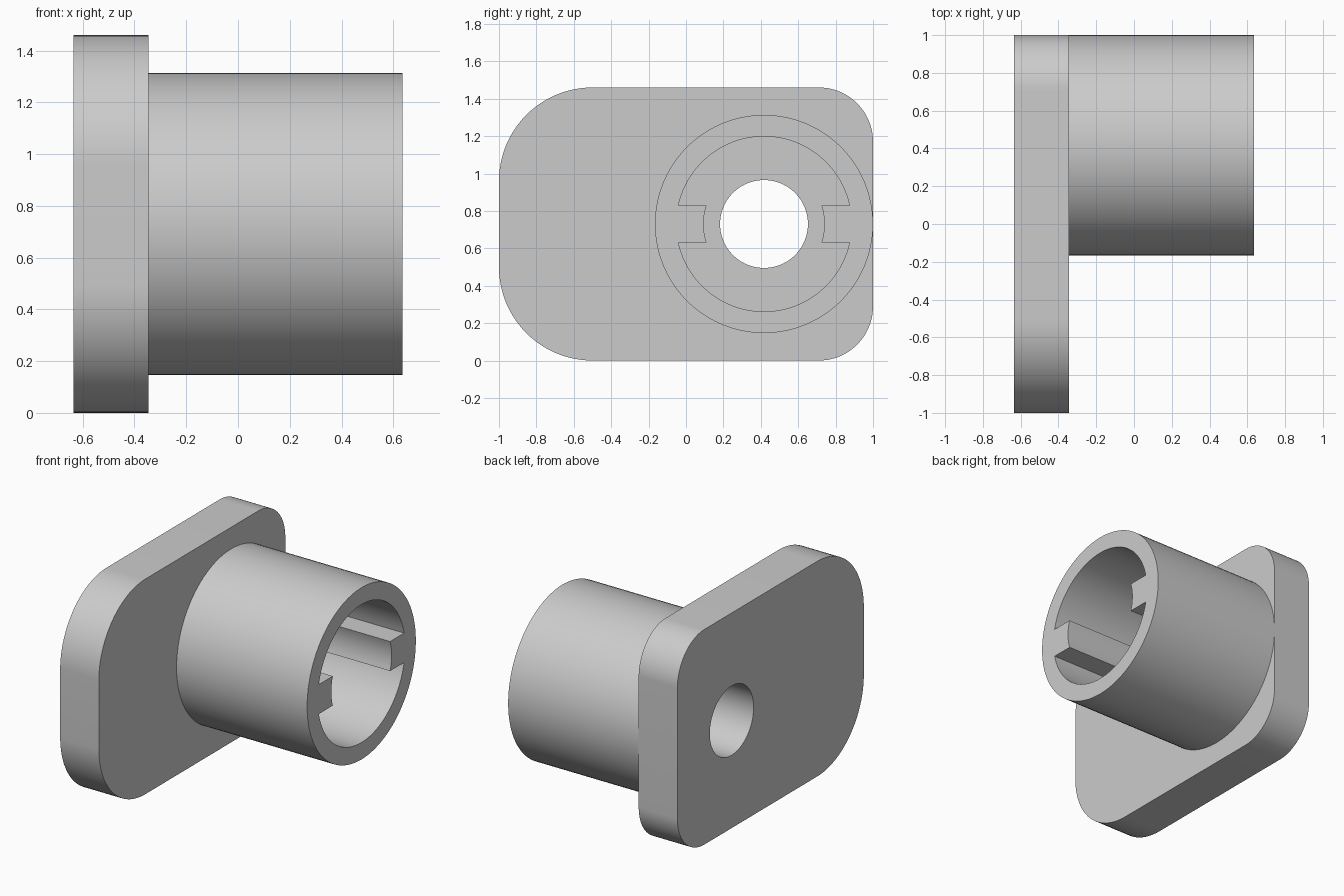
import bpy, bmesh
from math import asin, cos, sin, pi

cube = bpy.data.objects.get("Cube")
if cube:
    bpy.data.objects.remove(cube, do_unlink=True)

# Main dimensions
HEIGHT = 1.46
BACK, FACE, END = -0.635, -0.345, 0.635
CY, CZ = 0.417, HEIGHT / 2
OUTER, BORE, KEY, HOLE = 0.583, 0.468, 0.323, 0.235
KEY_HALF = 0.1

grey = bpy.data.materials.new("plain grey")
grey.use_nodes = True
grey.diffuse_color = (0.6, 0.6, 0.6, 1)
grey.node_tree.nodes["Principled BSDF"].inputs["Base Color"].default_value = (0.6, 0.6, 0.6, 1)


def arc(cy, cz, r, start, end, steps):
    """Points of an arc in the y-z plane."""
    angles = [start + (end - start) * i / steps for i in range(steps + 1)]
    return [(cy + r * cos(a), cz + r * sin(a)) for a in angles]


def circle(r, steps=96):
    return arc(CY, CZ, r, 0, 2 * pi, steps)[:-1]


def extrude_profile(name, loops, x0, x1):
    """Fill closed y-z loops (outline plus holes) and extrude them along x."""
    bm = bmesh.new()
    edges = []
    for loop in loops:
        verts = [bm.verts.new((x0, y, z)) for y, z in loop]
        edges += [bm.edges.new((v, verts[i - 1])) for i, v in enumerate(verts)]
    bmesh.ops.triangle_fill(bm, edges=edges, use_beauty=True, normal=(1, 0, 0))
    result = bmesh.ops.extrude_face_region(bm, geom=bm.faces[:], use_keep_orig=True)
    moved = [g for g in result["geom"] if isinstance(g, bmesh.types.BMVert)]
    bmesh.ops.translate(bm, verts=moved, vec=(x1 - x0, 0, 0))
    bmesh.ops.recalc_face_normals(bm, faces=bm.faces[:])
    mesh = bpy.data.meshes.new(name)
    bm.to_mesh(mesh)
    bm.free()
    mesh.materials.append(grey)
    obj = bpy.data.objects.new(name, mesh)
    bpy.context.collection.objects.link(obj)
    bpy.ops.object.select_all(action="DESELECT")
    obj.select_set(True)
    bpy.context.view_layer.objects.active = obj
    bpy.ops.object.shade_smooth_by_angle(angle=pi / 6)
    return obj


# Mounting plate: large corners on one end, small on the other, round hole
corners = [(1, 1, 0.29), (-1, 1, 0.5), (-1, -1, 0.5), (1, -1, 0.29)]
outline = []
for i, (sy, sz, r) in enumerate(corners):
    outline += arc(sy * (1 - r), CZ + sz * (CZ - r), r, i * pi / 2, (i + 1) * pi / 2, 24)
extrude_profile("mounting_plate", [outline, circle(HOLE)], BACK, FACE)

# Socket tube: round outside, bore with two opposed key ridges
a, b = asin(KEY_HALF / BORE), asin(KEY_HALF / KEY)
bore = []
for turn in (0, pi):
    bore += arc(CY, CZ, KEY, turn - b, turn + b, 10)
    bore += arc(CY, CZ, BORE, turn + a, turn + pi - a, 44)
extrude_profile("socket_tube", [circle(OUTER), bore], FACE, END)
